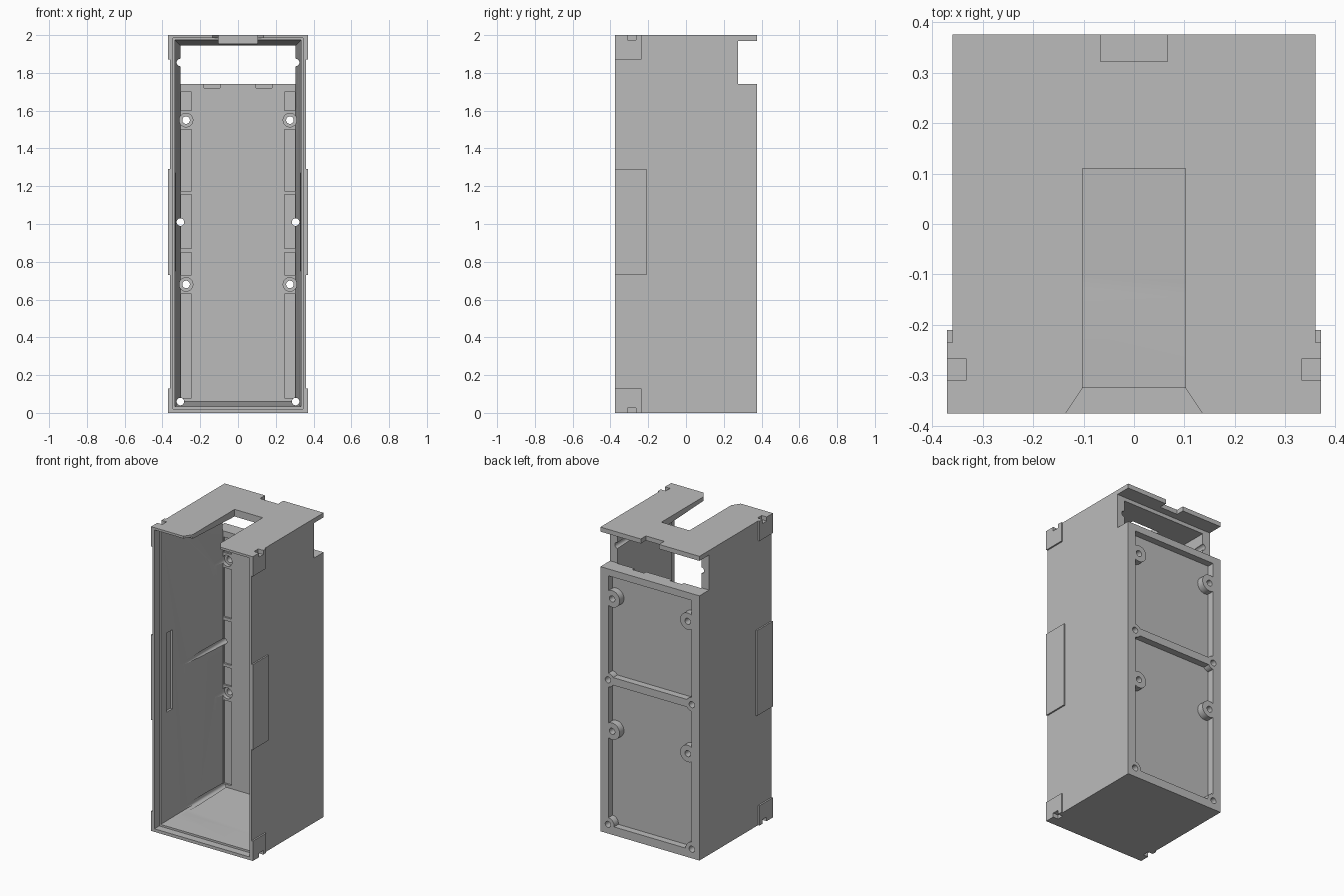
import bpy, bmesh, math
from mathutils import Matrix, Vector

old = bpy.data.objects.get("Cube")
if old:
    bpy.data.objects.remove(old, do_unlink=True)

grey = bpy.data.materials.new("light grey plastic")
grey.use_nodes = True
grey.diffuse_color = (0.5, 0.5, 0.5, 1)
grey.node_tree.nodes["Principled BSDF"].inputs["Base Color"].default_value = (0.5, 0.5, 0.5, 1)


def to_object(bm, name):
    bmesh.ops.recalc_face_normals(bm, faces=bm.faces)
    mesh = bpy.data.meshes.new(name)
    bm.to_mesh(mesh)
    bm.free()
    mesh.materials.append(grey)
    ob = bpy.data.objects.new(name, mesh)
    bpy.context.collection.objects.link(ob)
    return ob


def block(name, x, y, z, x_back=None, z_back=None):
    """Box between ranges; the far end in y may have its own x and z ranges."""
    bm = bmesh.new()
    bmesh.ops.create_cube(bm, size=1)
    for v in bm.verts:
        i, j, k = (int(c > 0) for c in v.co)
        xs = x_back if j and x_back else x
        zs = z_back if j and z_back else z
        v.co = (xs[i], y[j], zs[k])
    return to_object(bm, name)


def rod(name, x, z, r, y0, y1):
    bm = bmesh.new()
    bmesh.ops.create_cone(bm, cap_ends=True, segments=32, radius1=r, radius2=r, depth=y1 - y0)
    turn = Matrix.Translation((x, (y0 + y1) / 2, z)) @ Matrix.Rotation(math.pi / 2, 4, 'X')
    bmesh.ops.transform(bm, matrix=turn, verts=bm.verts)
    return to_object(bm, name)


def prism(name, outline, z0, z1):
    bm = bmesh.new()
    face = bm.faces.new([bm.verts.new((x, y, z0)) for x, y in outline])
    ext = bmesh.ops.extrude_face_region(bm, geom=[face])
    bmesh.ops.translate(bm, vec=Vector((0, 0, z1 - z0)),
                        verts=[e for e in ext["geom"] if isinstance(e, bmesh.types.BMVert)])
    return to_object(bm, name)


def apply(ob, tool, operation='DIFFERENCE'):
    """Join or cut with a tool object, then remove the tool."""
    mod = ob.modifiers.new("shape", 'BOOLEAN')
    mod.operation, mod.solver, mod.object = operation, 'EXACT', tool
    bpy.ops.object.select_all(action='DESELECT')
    bpy.context.view_layer.objects.active = ob
    ob.select_set(True)
    bpy.ops.object.modifier_apply(modifier=mod.name)
    bpy.data.objects.remove(tool, do_unlink=True)


def span(side, a, b):
    return tuple(sorted((side * a, side * b)))


W, F, B = 0.36, -0.375, 0.375
SIDES = (-1, 1)
corner_z = (0.06, 1.01)
boss_z = (0.68, 1.55)

# Shell with side tabs
case = block("open_case", (-W, W), (F, B), (0, 2))
for s in SIDES:
    for z, back in (((0, 0.13), -0.235), ((0.73, 1.29), -0.21), ((1.87, 2), -0.235)):
        apply(case, block("tab", span(s, 0.352, 0.37), (F, back), z), 'UNION')

# Tapering cavity with a stepped front rim
apply(case, block("cavity", (-0.335, 0.335), (-0.34, 0.28), (0.032, 1.974),
                  (-0.305, 0.305), (0.06, 1.945)))
apply(case, block("rim_step", (-0.345, 0.345), (-0.4, -0.325), (0.02, 1.985)))

# Rear window through both sides
apply(case, block("window", (-0.5, 0.5), (0.275, 0.5), (1.74, 1.97)))

# Roof: flared slot at the front, small notch at the back
apply(case, prism("roof_slot", [(-0.152, -0.4), (0.152, -0.4), (0.102, -0.325), (0.102, 0.11),
                                (-0.102, 0.11), (-0.102, -0.325)], 1.9, 2.1))
apply(case, block("roof_notch", (-0.066, 0.066), (0.322, 0.5), (1.96, 2.1)))

# Two recessed panels on the back, with bosses standing in them
for z in ((0.055, 0.985), (1.035, 1.695)):
    recess = block("recess", (-0.302, 0.302), (0.33, 0.5), z)
    for s in SIDES:
        for bz in corner_z:
            apply(recess, rod("corner_boss", s * 0.305, bz, 0.045, 0.3, 0.6))
        for bz in boss_z:
            if z[0] < bz < z[1]:
                apply(recess, rod("boss", s * 0.275, bz, 0.055, 0.3, 0.6))
    apply(case, recess)

# Shallow pockets inside, along the edges of the back wall
strips = ((0.08, 0.63), (0.73, 0.85), (0.87, 1.155), (1.175, 1.5), (1.6, 1.7))
for s in SIDES:
    for z in strips:
        apply(case, block("pocket", span(s, 0.245, 0.303), (0.2, 0.292), z))
    apply(case, block("edge_notch", span(s, 0.095, 0.18), (0.2, 0.3), (1.72, 1.8)))

# Screw holes, latch pockets and corner notches
for s in SIDES:
    for z in corner_z + (1.855,):
        apply(case, rod("long_hole", s * 0.305, z, 0.02, -0.32, 0.5))
    for z in boss_z:
        apply(case, rod("hole", s * 0.275, z, 0.02, 0.2, 0.5))
        apply(case, rod("counterbore", s * 0.275, z, 0.036, 0.2, 0.305))
    apply(case, block("latch_pocket", span(s, 0.3, 0.345), (-0.27, -0.21), (0.75, 1.27)))
    for z in ((-0.1, 0.027), (1.973, 2.1)):
        apply(case, block("corner_notch", span(s, 0.333, 0.5), (-0.31, -0.266), z))

bpy.ops.object.select_all(action='DESELECT')
case.select_set(True)
bpy.context.view_layer.objects.active = case
bpy.ops.object.shade_smooth_by_angle(angle=math.radians(25))
